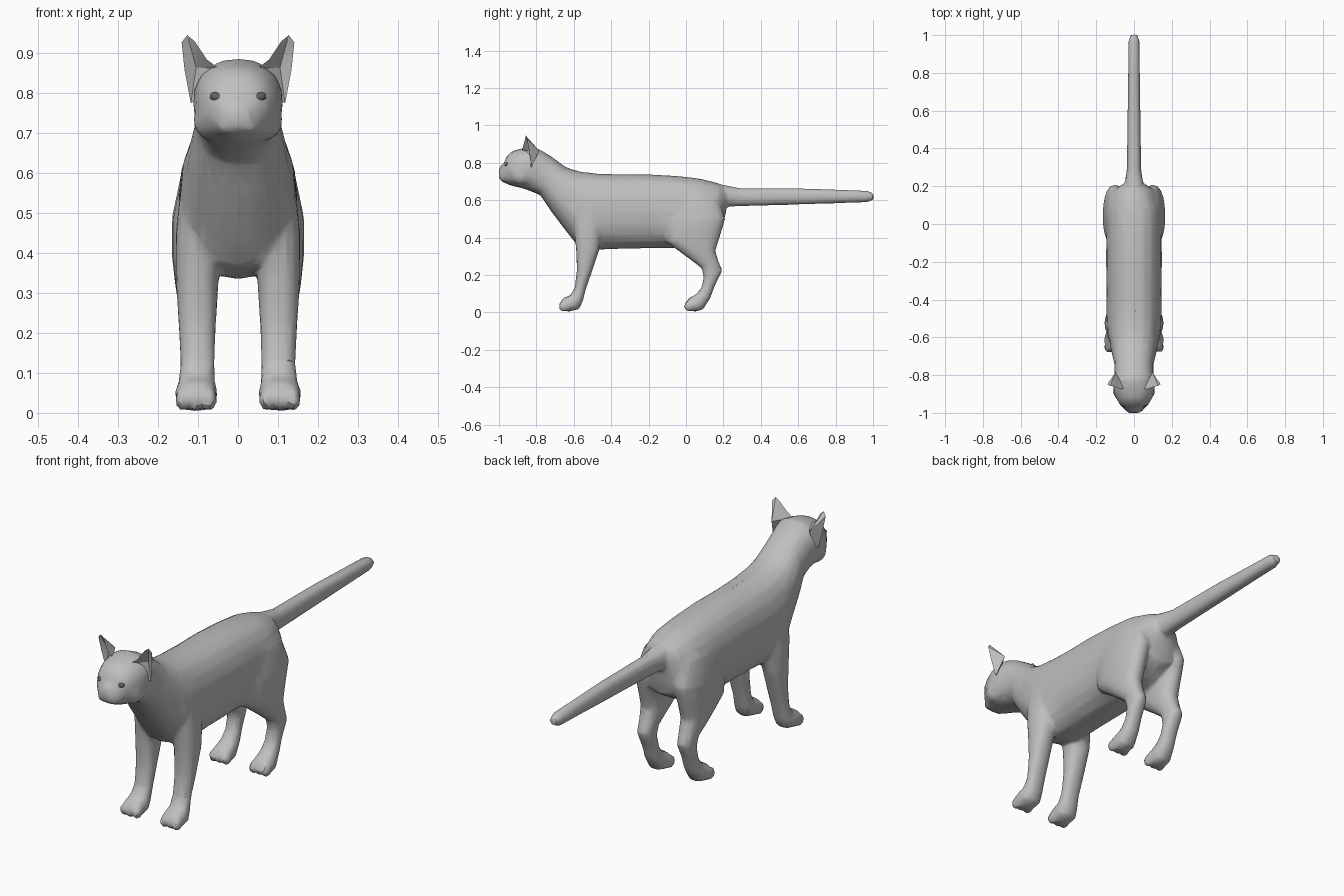
import bpy, bmesh, math
from mathutils import Matrix, Vector

if "Cube" in bpy.data.objects:
    bpy.data.objects.remove(bpy.data.objects["Cube"])


def make_material(name, value):
    m = bpy.data.materials.new(name)
    m.diffuse_color = (value, value, value, 1)
    m.use_nodes = True
    m.node_tree.nodes["Principled BSDF"].inputs["Base Color"].default_value = m.diffuse_color
    return m


FUR = make_material("grey fur", 0.52)
DARK = make_material("dark grey eye", 0.12)


def loft(bm, rings, sides=20):
    """Skin ellipses given as (y1, z1, y2, z2, half width, x centre)."""
    loops = []
    for y1, z1, y2, z2, w, xc in rings:
        mid = Vector((xc, (y1 + y2) / 2, (z1 + z2) / 2))
        up = Vector((0, (y1 - y2) / 2, (z1 - z2) / 2))
        loop = []
        for i in range(sides):
            a = math.tau * i / sides
            c, s = math.cos(a), math.sin(a)
            c = math.copysign(abs(c) ** 0.88, c)
            s = math.copysign(abs(s) ** 0.88, s)
            loop.append(bm.verts.new(mid + up * s + Vector((w * c, 0, 0))))
        loops.append(loop)
    for a, b in zip(loops, loops[1:]):
        for i in range(sides):
            j = (i + 1) % sides
            bm.faces.new((a[i], a[j], b[j], b[i]))
    bm.faces.new(loops[0])
    bm.faces.new(loops[-1])


def ball(bm, centre, size, turn=0.0):
    m = (Matrix.Translation(centre) @ Matrix.Rotation(turn, 4, 'Y')
         @ Matrix.Diagonal((*size, 1)))
    bmesh.ops.create_icosphere(bm, subdivisions=2, radius=1, matrix=m)


def finish(bm, name, material):
    bmesh.ops.recalc_face_normals(bm, faces=bm.faces)
    me = bpy.data.meshes.new(name)
    bm.to_mesh(me)
    bm.free()
    me.materials.append(material)
    ob = bpy.data.objects.new(name, me)
    bpy.context.collection.objects.link(ob)
    bpy.ops.object.select_all(action='DESELECT')
    ob.select_set(True)
    bpy.context.view_layer.objects.active = ob
    return ob


# Torso, neck and head, from rump to nose: top point, bottom point, half width
torso = [
    (.212, .665, .215, .54, .055), (.175, .69, .19, .44, .105),
    (.08, .715, .10, .385, .14), (-.05, .73, -.05, .345, .147),
    (-.2, .738, -.2, .343, .148), (-.35, .738, -.35, .34, .146),
    (-.47, .742, -.48, .335, .147), (-.56, .752, -.585, .365, .143),
    (-.60, .762, -.645, .44, .13), (-.645, .778, -.72, .54, .118),
    (-.70, .82, -.78, .628, .104), (-.76, .86, -.83, .648, .104),
    (-.82, .888, -.87, .663, .113), (-.88, .877, -.91, .672, .106),
    (-.925, .864, -.94, .68, .09), (-.957, .838, -.965, .69, .072),
    (-.978, .79, -.984, .70, .05), (-1.0, .765, -1.0, .715, .028),
]
tail = [
    (.12, .70, .12, .56, .06), (.20, .682, .21, .565, .05),
    (.29, .664, .29, .568, .038), (.6, .664, .6, .577, .034),
    (.97, .651, .97, .589, .029), (1.003, .636, 1.003, .602, .018),
]
# Legs, from shoulder or hip to toes: front point, back point, half width, x
front_leg = [
    (-.60, .58, -.44, .58, .05, .092), (-.60, .45, -.45, .45, .058, .098),
    (-.588, .34, -.462, .34, .054, .102), (-.583, .23, -.502, .22, .047, .102),
    (-.595, .13, -.537, .12, .043, .101), (-.62, .09, -.55, .065, .046, .103),
    (-.658, .078, -.57, .018, .054, .105), (-.676, .045, -.63, .003, .044, .105),
]
hind_leg = [
    (-.10, .60, .17, .62, .055, .085), (-.12, .48, .21, .50, .064, .101),
    (-.11, .38, .18, .40, .061, .104), (.0, .30, .157, .33, .052, .105),
    (.085, .235, .175, .27, .040, .105), (.095, .185, .195, .225, .037, .105),
    (.082, .13, .153, .14, .036, .104), (.055, .098, .13, .075, .040, .104),
    (.012, .075, .09, .015, .050, .105), (-.004, .042, .045, .003, .042, .105),
]

bm = bmesh.new()
loft(bm, [r + (0,) for r in torso])
loft(bm, [r + (0,) for r in tail])
for side in (-1, 1):
    for leg in (front_leg, hind_leg):
        loft(bm, [r[:5] + (side * r[5],) for r in leg])
    # toes
    for y in (-.652, .018):
        for x in (.072, .105, .138):
            ball(bm, (side * x, y, .034), (.02, .03, .03))
    # whisker pads and cheeks
    ball(bm, (side * .025, -.968, .722), (.032, .03, .026))
    ball(bm, (side * .068, -.88, .735), (.045, .055, .055))
# Nose bridge
ball(bm, (0, -.972, .762), (.018, .028, .035))
body = finish(bm, "body", FUR)

# Fuse the lofts into one skin, then simplify to irregular facets
mod = body.modifiers.new("fuse", 'REMESH')
mod.mode = 'VOXEL'
mod.voxel_size = 0.009
mod = body.modifiers.new("soften", 'SMOOTH')
mod.factor = 0.5
mod.iterations = 5
mod = body.modifiers.new("facets", 'DECIMATE')
mod.ratio = 0.07
for mod_name in ("fuse", "soften", "facets"):
    bpy.ops.object.modifier_apply(modifier=mod_name)
bpy.ops.object.shade_smooth_by_angle(angle=math.radians(30))

# Ears: pointed rim with a hollow front and a rounded back
rim = [(.118, -.825, .775), (.134, -.838, .86), (.141, -.85, .928),
       (.127, -.857, .946), (.108, -.86, .93), (.078, -.872, .885),
       (.048, -.875, .862), (.08, -.85, .80)]
for side, label in ((-1, "left"), (1, "right")):
    bm = bmesh.new()
    verts = [bm.verts.new((side * x, y, z)) for x, y, z in rim]
    hollow = bm.verts.new((side * .105, -.825, .865))
    back = bm.verts.new((side * .098, -.785, .865))
    for i, v in enumerate(verts):
        n = verts[(i + 1) % len(verts)]
        bm.faces.new((v, n, hollow))
        bm.faces.new((n, v, back))
    finish(bm, label + "_ear", FUR)
    bpy.ops.object.shade_smooth_by_angle(angle=math.radians(30))

    # Eyes: almond shapes set into the face
    bm = bmesh.new()
    ball(bm, (side * .05, -.957, .79), (.022, .014, .014), side * -.2)
    finish(bm, label + "_eye", DARK)
    bpy.ops.object.shade_smooth_by_angle(angle=math.radians(30))
